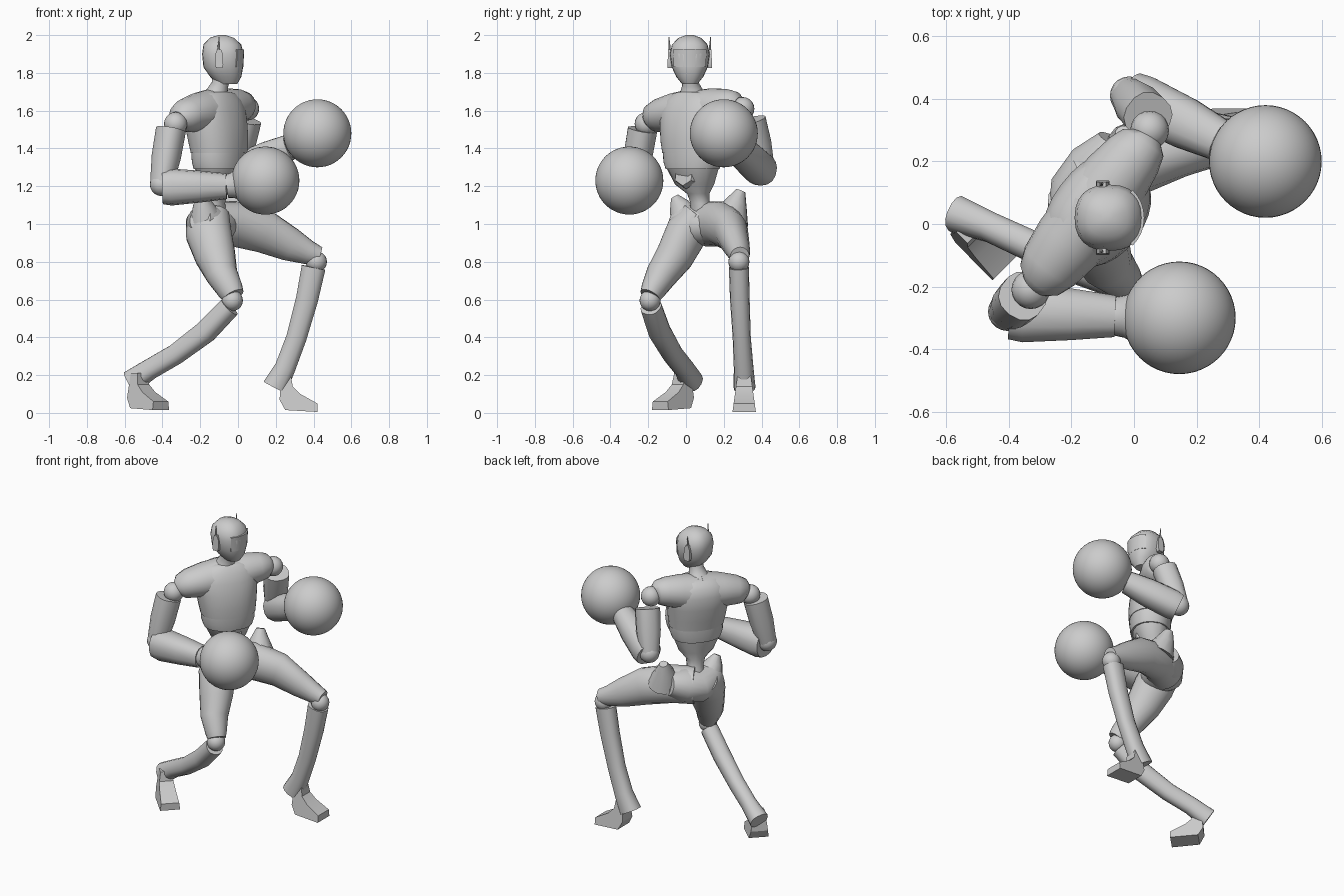
import bpy, bmesh, math
from mathutils import Vector

cube = bpy.data.objects.get("Cube")
if cube:
    bpy.data.objects.remove(cube, do_unlink=True)

# One matte grey for the whole figure
grey = bpy.data.materials.new("matte grey")
grey.use_nodes = True
grey.diffuse_color = (0.6, 0.6, 0.6, 1)
grey.node_tree.nodes["Principled BSDF"].inputs["Base Color"].default_value = (0.6, 0.6, 0.6, 1)

X = Vector((1, 0, 0))
Y = Vector((0, 1, 0))
UP = Vector((0, 0, 1))
CHEST_SIDE = Vector((0.6, 0.8, 0))
HIP_SIDE = Vector((0.34, 0.94, 0))


def finish(name, bm, angle=40):
    """Turn a bmesh into a shaded, coloured object."""
    bmesh.ops.recalc_face_normals(bm, faces=bm.faces)
    mesh = bpy.data.meshes.new(name)
    bm.to_mesh(mesh)
    bm.free()
    mesh.materials.append(grey)
    obj = bpy.data.objects.new(name, mesh)
    bpy.context.collection.objects.link(obj)
    bpy.ops.object.select_all(action='DESELECT')
    obj.select_set(True)
    bpy.context.view_layer.objects.active = obj
    bpy.ops.object.shade_smooth_by_angle(angle=math.radians(angle))


def loft(name, sections, side, sides=20, power=1.0, tangent=None):
    """Skin ovals (x, y, z, half width along side, half depth) along a path."""
    bm = bmesh.new()
    pts = [Vector(s[:3]) for s in sections]
    rings = []
    for i, s in enumerate(sections):
        t = tangent or (pts[min(i + 1, len(pts) - 1)] - pts[max(i - 1, 0)])
        t = t.normalized()
        a = (side - t * side.dot(t)).normalized()
        b = t.cross(a)
        ring = []
        for k in range(sides):
            u = math.tau * k / sides
            c, n = math.cos(u), math.sin(u)
            c = math.copysign(abs(c) ** power, c)
            n = math.copysign(abs(n) ** power, n)
            ring.append(bm.verts.new(pts[i] + a * c * s[3] + b * n * s[-1]))
        rings.append(ring)
    for r, q in zip(rings, rings[1:]):
        for k in range(sides):
            j = (k + 1) % sides
            bm.faces.new((r[k], r[j], q[j], q[k]))
    bm.faces.new(rings[0])
    bm.faces.new(rings[-1])
    finish(name, bm)


def ball(name, centre, radius, detail=16):
    bm = bmesh.new()
    bmesh.ops.create_uvsphere(bm, u_segments=detail * 2, v_segments=detail, radius=radius)
    bmesh.ops.translate(bm, verts=bm.verts, vec=centre)
    finish(name, bm)


def slab(name, outline, origin, along, across, half, top_half):
    """Extrude an (along, z) outline to both sides; thickness blends to top_half."""
    bm = bmesh.new()
    origin = Vector(origin)
    low, high = min(v for _, v in outline), max(v for _, v in outline)
    walls = []
    for sgn in (-1, 1):
        walls.append([bm.verts.new(origin + along * u + UP * v + across * sgn *
                                   (half + (top_half - half) * (v - low) / (high - low)))
                      for u, v in outline])
        bm.faces.new(walls[-1])
    for k in range(len(outline)):
        bm.faces.new((walls[0][k - 1], walls[0][k], walls[1][k], walls[1][k - 1]))
    finish(name, bm, 25)


# Head, visor, ear pieces and neck
loft("head", [(-.055, .02, 1.74, .04, .05), (-.065, .02, 1.78, .072, .083),
              (-.078, .02, 1.83, .095, .105), (-.08, .02, 1.9, .106, .11),
              (-.083, .02, 1.95, .094, .1), (-.085, .02, 1.985, .06, .065),
              (-.085, .02, 2.0, .02, .02)], Y, 24, .85, UP)

bm = bmesh.new()
cols = []
for k in range(9):
    a = math.radians(-48 + 12 * k)
    cols.append([bm.verts.new((-.08 + r * math.cos(a), .02 + 1.06 * r * math.sin(a), z))
                 for r, z in ((.09, 1.83), (.108, 1.83), (.113, 1.925), (.09, 1.925))])
for p, q in zip(cols, cols[1:]):
    for k in range(4):
        j = (k + 1) % 4
        bm.faces.new((p[k], p[j], q[j], q[k]))
bm.faces.new(cols[0])
bm.faces.new(cols[-1])
finish("visor", bm)

for word, sgn in (("left", 1), ("right", -1)):
    y = .02 + sgn * .106
    slab(word + "_ear_piece", [(-.016, -.045), (.016, -.045), (.022, -.025), (.02, .03), (.01, .055),
                               (-.01, .055), (-.02, .03), (-.022, -.025)], (-.1, y, 1.87), X, Y, .013, .008)
    loft(word + "_antenna", [(-.105, y, 1.91, .007), (-.1, y + sgn * .004, 1.99, .002)], Y, 8)

loft("neck", [(-.12, .035, 1.66, .09, .085), (-.11, .03, 1.7, .062, .056),
              (-.095, .025, 1.74, .045, .045), (-.085, .02, 1.8, .05, .05)], Y)

# Torso: shirt, belt band, abdomen
loft("chest", [(-.1, .035, 1.375, .17, .13), (-.105, .035, 1.44, .18, .138),
               (-.115, .04, 1.52, .19, .142), (-.125, .045, 1.6, .2, .135),
               (-.125, .05, 1.655, .18, .115), (-.12, .05, 1.69, .13, .085),
               (-.115, .04, 1.7, .08, .065)], CHEST_SIDE, 28, .9, UP)
loft("belt_band", [(-.1, .035, 1.29, .15, .118), (-.1, .035, 1.33, .164, .125),
                   (-.1, .035, 1.38, .166, .127)], CHEST_SIDE, 28, .9, UP)
loft("abdomen", [(-.1, .035, 1.3, .148, .112), (-.105, .045, 1.21, .11, .085),
                 (-.115, .065, 1.16, .06, .055), (-.12, .075, 1.11, .05, .05),
                 (-.125, .09, 1.04, .07, .06)], CHEST_SIDE, 14, .9, UP)
loft("belly_plate", [(-.05, .005, 1.255, .072), (-.022, -.013, 1.26, .058)], UP, 6)

# Shoulders of the shirt
loft("right_sleeve", [(-.13, .04, 1.59, .13, .12), (-.21, -.06, 1.59, .105, .115),
                      (-.27, -.135, 1.575, .09, .1), (-.3, -.175, 1.56, .076, .08),
                      (-.315, -.19, 1.55, .05, .052)], UP)
loft("left_sleeve", [(-.12, .06, 1.59, .12, .12), (-.055, .15, 1.615, .105, .11),
                     (.0, .22, 1.625, .09, .095), (.03, .26, 1.625, .076, .078),
                     (.04, .278, 1.622, .05, .052)], UP)

# Pelvis with a flared horn over each hip
loft("pelvis", [(-.2, -.06, 1.03, .07, .06), (-.175, -.01, 1.01, .1, .105),
                (-.145, .09, .985, .1, .13), (-.09, .18, 1.01, .11, .12),
                (-.05, .26, 1.03, .07, .07)], UP, 20)
loft("right_hip_horn", [(-.17, .0, 1.02, .09), (-.185, -.035, 1.1, .055),
                        (-.19, -.06, 1.145, .022)], HIP_SIDE, 12)
loft("left_hip_horn", [(-.0, .235, 1.02, .1), (-.025, .265, 1.11, .06),
                       (-.035, .29, 1.175, .026)], HIP_SIDE, 12)

# Legs: thigh, knee ball, shin, foot
LEGS = {
    "left": ([(-.15, .12, 1.0, .115, .12), (-.02, .19, 1.0, .11, .12),
              (.14, .24, .96, .09, .115), (.28, .265, .89, .072, .09),
              (.37, .28, .85, .06, .065), (.43, .285, .83, .05, .05)],
             (.415, .28, .8),
             [(.4, .28, .77, .053, .065), (.365, .285, .6, .052, .06),
              (.31, .295, .4, .048, .055), (.25, .305, .24, .052, .056),
              (.195, .31, .135, .058, .068)],
             (.22, .308, 0), X),
    "right": ([(-.16, .07, 1.03, .1, .12), (-.155, .0, .95, .11, .125),
               (-.12, -.06, .83, .1, .11), (-.085, -.13, .73, .085, .085),
               (-.04, -.175, .65, .065, .07), (-.025, -.19, .62, .055, .06)],
              (-.03, -.19, .595),
              [(-.045, -.185, .56, .055, .055), (-.17, -.14, .43, .055, .06),
               (-.33, -.07, .31, .05, .055), (-.46, -.01, .235, .048, .055),
               (-.565, .03, .165, .06, .062)],
              (-.55, .005, .01), Vector((.7, -.7, 0)).normalized()),
}
FOOT = [(0, .07), (.03, .015), (.2, .005), (.2, .05), (.11, .1), (.07, .14), (.06, .2), (.01, .2)]
for word, (thigh, knee, shin, heel, toward) in LEGS.items():
    loft(word + "_thigh", thigh, HIP_SIDE, 18)
    ball(word + "_knee", knee, .056, 10)
    across = UP.cross(toward)
    loft(word + "_shin", shin, across, 14, .85)
    slab(word + "_foot", FOOT, heel, toward, across, .062, .035)

# Arms: shoulder ball, upper arm, elbow, forearm, cuff, round glove
ARMS = {
    "left": ((.05, .3, 1.61), (.045, .345, 1.55), (-.015, .41, 1.29), (.28, .265, 1.41), (.42, .2, 1.48), .088),
    "right": ((-.33, -.21, 1.53), (-.355, -.23, 1.5), (-.405, -.28, 1.21), (-.06, -.295, 1.2), (.145, -.3, 1.23), .098),
}
for word, (*joints, girth) in ARMS.items():
    shoulder, top, elbow, wrist, glove = map(Vector, joints)
    ball(word + "_shoulder", shoulder, .062, 10)
    loft(word + "_upper_arm", [(*top, .076), (*top.lerp(elbow, .5), .074), (*elbow, .058)],
         CHEST_SIDE, 14, .85)
    ball(word + "_elbow", elbow, .062, 10)
    low = elbow - UP * .015
    loft(word + "_forearm", [(*low.lerp(wrist, .02), girth * .92), (*low.lerp(wrist, .15), girth),
                             (*low.lerp(wrist, .6), .084), (*wrist, .068)], UP, 14, .85)
    loft(word + "_cuff", [(*wrist, .062), (*wrist.lerp(glove, .15), .068),
                          (*wrist.lerp(glove, .4), .095)], UP, 20)
    ball(word + "_glove", glove, .18, 24)
